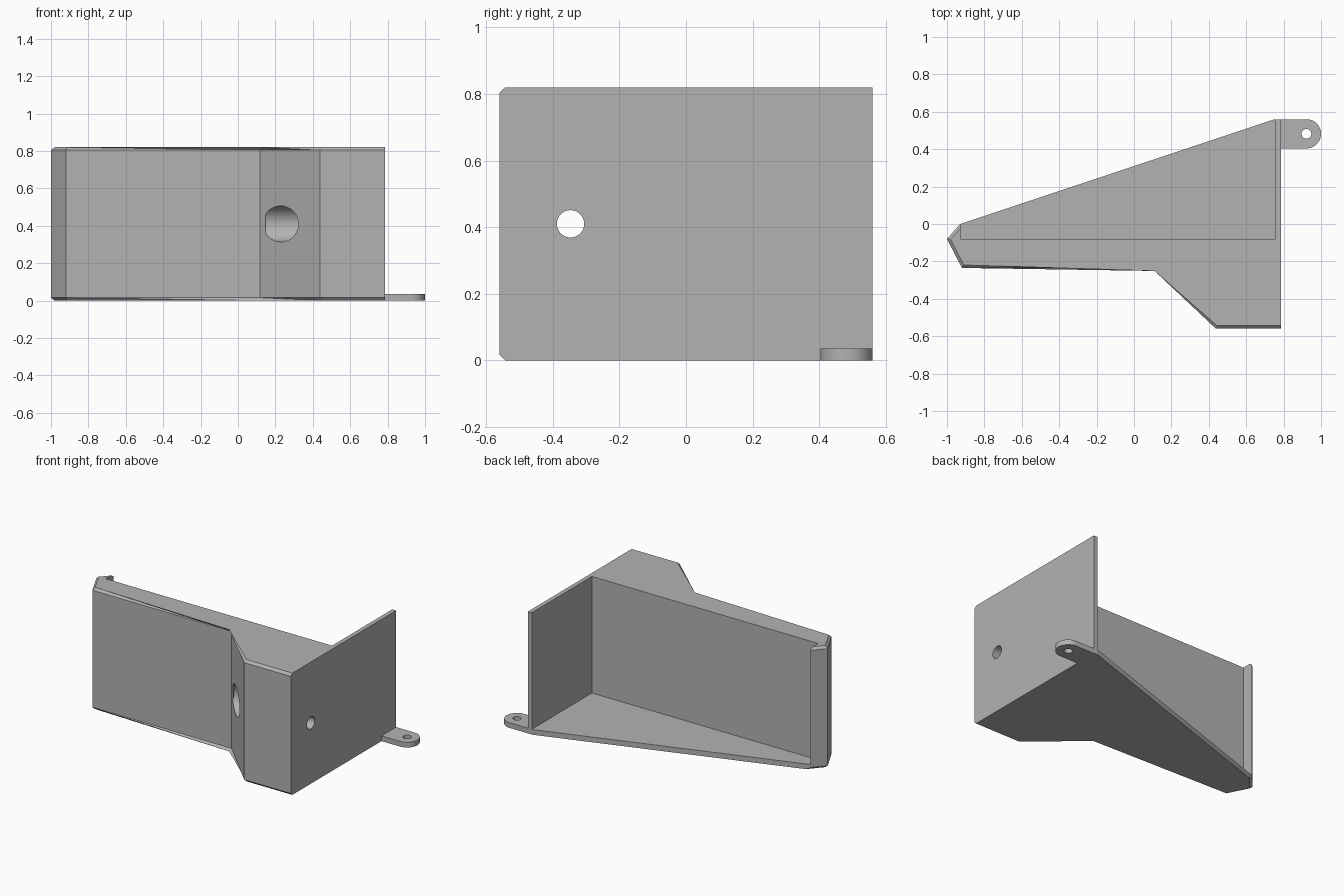
import bpy, bmesh, math

if "Cube" in bpy.data.objects:
    bpy.data.objects.remove(bpy.data.objects["Cube"])

H, FLOOR, CHAMFER = 0.82, 0.035, 0.016

grey = bpy.data.materials.new("plain grey")
grey.diffuse_color = (0.45, 0.45, 0.45, 1)
grey.use_nodes = True
grey.node_tree.nodes["Principled BSDF"].inputs["Base Color"].default_value = grey.diffuse_color


def prism(name, pts, z0, z1, chamfer_edges=0):
    """Extrude an outline; chamfer top and bottom of its first few sides."""
    bm = bmesh.new()
    low = [bm.verts.new((x, y, z0)) for x, y in pts]
    top = [bm.verts.new((x, y, z1)) for x, y in pts]
    n = len(pts)
    bm.faces.new(low[::-1])
    bm.faces.new(top)
    for i in range(n):
        j = (i + 1) % n
        bm.faces.new((low[i], low[j], top[j], top[i]))
    if chamfer_edges:
        edges = [bm.edges.get((ring[i], ring[i + 1]))
                 for ring in (low, top) for i in range(chamfer_edges)]
        bmesh.ops.bevel(bm, geom=edges, offset=CHAMFER, segments=1, affect='EDGES')
    bmesh.ops.recalc_face_normals(bm, faces=bm.faces)
    mesh = bpy.data.meshes.new(name)
    bm.to_mesh(mesh)
    bm.free()
    mesh.materials.append(grey)
    ob = bpy.data.objects.new(name, mesh)
    bpy.context.collection.objects.link(ob)
    return ob


def cylinder_x(name, x0, x1, y, z, r):
    bpy.ops.mesh.primitive_cylinder_add(vertices=48, radius=r, depth=x1 - x0,
                                        location=((x0 + x1) / 2, y, z),
                                        rotation=(0, math.pi / 2, 0))
    ob = bpy.context.object
    ob.name = name
    ob.data.materials.append(grey)
    return ob


def cut(target, cutter):
    mod = target.modifiers.new("cut", 'BOOLEAN')
    mod.operation, mod.solver, mod.object = 'DIFFERENCE', 'EXACT', cutter
    bpy.context.view_layer.objects.active = target
    bpy.ops.object.modifier_apply(modifier=mod.name)
    bpy.data.objects.remove(cutter, do_unlink=True)


def smooth(ob):
    bpy.ops.object.select_all(action='DESELECT')
    ob.select_set(True)
    bpy.context.view_layer.objects.active = ob
    bpy.ops.object.shade_smooth_by_angle(angle=math.radians(25))


# Bracket body: floor, thick front and side wall from one outline
body = prism("bracket_body", [(-0.93, 0), (-1, -0.08), (-0.92, -0.235), (0.117, -0.235),
                              (0.438, -0.56), (0.786, -0.56), (0.786, 0.56), (0.75, 0.56)],
             0, H, chamfer_edges=5)

# Open pocket behind the front wall
cut(body, prism("pocket", [(-0.928, -0.08), (0.757, -0.08), (0.757, 0.8), (-0.928, 0.8)],
                FLOOR, H + 0.2))

# Screw hole with a wide recess on the slanted face
cut(body, cylinder_x("recess", 0.147, 0.62, -0.347, 0.41, 0.096))
cut(body, cylinder_x("screw_hole", 0.1, 0.9, -0.347, 0.41, 0.041))
smooth(body)

# Mounting tab with a round end and a hole
cx, cy, r = 0.922, 0.482, 0.078
arc = [(cx + r * math.cos(a), cy + r * math.sin(a))
       for a in (math.pi * (i / 24 - 0.5) for i in range(25))]
tab = prism("mounting_tab", [(0.786, cy - r)] + arc + [(0.786, cy + r)], 0, FLOOR)
hole = [(cx + 0.026 * math.cos(math.tau * i / 32), cy + 0.026 * math.sin(math.tau * i / 32))
        for i in range(32)]
cut(tab, prism("tab_hole", hole, -0.1, 0.1))
smooth(tab)
